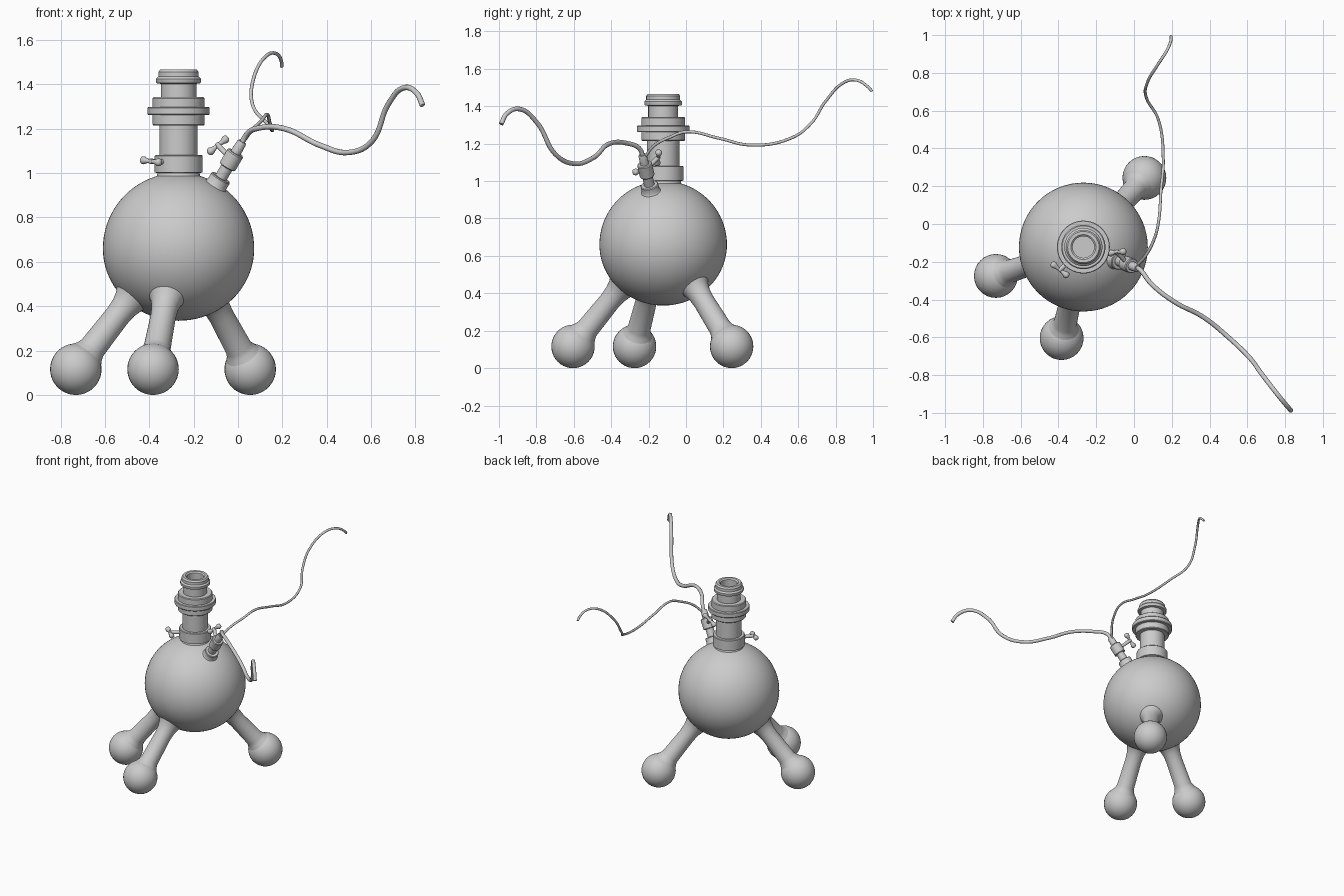
import bpy, bmesh, math
from mathutils import Vector

if "Cube" in bpy.data.objects:
    bpy.data.objects.remove(bpy.data.objects["Cube"])

CENTRE = Vector((-0.268, -0.122, 0.66))


def finish(bm, name, angle=35):
    bmesh.ops.remove_doubles(bm, verts=bm.verts, dist=1e-5)
    bmesh.ops.recalc_face_normals(bm, faces=bm.faces)
    me = bpy.data.meshes.new(name)
    bm.to_mesh(me)
    bm.free()
    ob = bpy.data.objects.new(name, me)
    bpy.context.collection.objects.link(ob)
    bpy.ops.object.select_all(action='DESELECT')
    ob.select_set(True)
    bpy.context.view_layer.objects.active = ob
    bpy.ops.object.shade_smooth_by_angle(angle=math.radians(angle))
    return ob


def lathe(name, profile, origin, axis, n=32, angle=35):
    """Spin (radius, distance) pairs around an axis."""
    axis = Vector(axis).normalized()
    rot = axis.to_track_quat('Z', 'Y')
    bm = bmesh.new()
    rings = []
    for r, d in profile:
        rings.append([bm.verts.new(Vector(origin) + rot @ Vector(
            (r * math.cos(2 * math.pi * i / n), r * math.sin(2 * math.pi * i / n), d)))
            for i in range(n)])
    for a, b in zip(rings, rings[1:]):
        for i in range(n):
            j = (i + 1) % n
            bm.faces.new((a[i], a[j], b[j], b[i]))
    return finish(bm, name, angle)


def ball(name, centre, r, u=48, v=32, bottom=1.0):
    bm = bmesh.new()
    bmesh.ops.create_uvsphere(bm, u_segments=u, v_segments=v, radius=r)
    for vert in bm.verts:
        if vert.co.z < 0:
            vert.co.z *= bottom
        vert.co += Vector(centre)
    return finish(bm, name)


def hose(name, points, radius):
    cu = bpy.data.curves.new(name, 'CURVE')
    cu.dimensions = '3D'
    cu.bevel_depth = radius
    cu.bevel_resolution = 3
    cu.resolution_u = 8
    cu.use_fill_caps = True
    sp = cu.splines.new('BEZIER')
    sp.bezier_points.add(len(points) - 1)
    for bp, p in zip(sp.bezier_points, points):
        bp.co = p
        bp.handle_left_type = bp.handle_right_type = 'AUTO'
    sp.use_smooth = True
    bpy.context.collection.objects.link(bpy.data.objects.new(name, cu))


def wing_handle(name, start, end, bar):
    """Short stem with a two-lobed wing bar at its end."""
    start, end = Vector(start), Vector(end)
    length = (end - start).length
    lathe(name + "_stem", [(0, 0), (.012, 0), (.012, length + .008), (0, length + .008)],
          start, end - start, 16)
    half = [(.009, .012), (.012, .026), (.018, .04), (.017, .05), (.010, .057), (0, .059)]
    prof = [(r, -d) for r, d in reversed(half)] + half
    lathe(name + "_wings", prof, end, bar, 16, 60)


# Round body
ball("body", CENTRE, 0.341, 64, 40, bottom=0.955)

# Legs with ball feet, flared where they meet the body
hub = Vector((CENTRE.x, CENTRE.y, 0.71))
for side, x, y in (("left", -.731, -.275), ("front", -.383, -.604), ("back", .055, .244)):
    foot = Vector((x, y, .116))
    ball(side + "_foot", foot, .116, 32, 20)
    D = (hub - foot).length
    lathe(side + "_leg", [(.085, .075), (.068, .104), (.061, .125), (.057, D - .46),
                          (.061, D - .41), (.072, D - .37), (.095, D - .335), (.12, D - .29)],
          foot, hub - foot, 32, 60)

# Main neck with collar, flange and open mouth
lathe("neck", [
    (.135, .955), (.108, .97), (.097, .985), (.095, 1.0), (.108, 1.003), (.108, 1.077),
    (.104, 1.081), (.086, 1.081), (.086, 1.215), (.114, 1.215), (.117, 1.219), (.117, 1.262),
    (.137, 1.262), (.14, 1.266), (.14, 1.293), (.137, 1.297), (.117, 1.297), (.117, 1.337),
    (.112, 1.342), (.080, 1.342), (.080, 1.402), (.098, 1.405), (.101, 1.41), (.101, 1.425),
    (.091, 1.435), (.091, 1.455), (.083, 1.466), (.066, 1.466), (.057, 1.458), (.057, 1.37),
    (0, 1.37)], (CENTRE.x, CENTRE.y, 0), (0, 0, 1), 48)
wing_handle("neck_valve", (-.33, -.185, 1.05), (-.392, -.243, 1.053), (.75, -.6, -.1))

# Side valve pointing out of the body
axis = Vector((.503, -.195, .843))
lathe("side_valve", [
    (.06, .32), (.05, .342), (.048, .345), (.048, .377), (.044, .381), (.028, .381), (.028, .437),
    (.037, .437), (.040, .441), (.040, .508), (.036, .513), (.024, .513), (.022, .565),
    (.018, .572), (0, .572)], CENTRE, axis, 24)
wing_handle("side_valve_handle", CENTRE + axis * .475, (-.09, -.15, 1.125), (.085, .01, .068))

# Wavy hoses leaving the side valve
hose("front_hose", [
    (.01, -.226, 1.12), (.04, -.25, 1.175), (.09, -.315, 1.202), (.21, -.41, 1.2),
    (.37, -.495, 1.125), (.5, -.6, 1.093), (.605, -.70, 1.145), (.677, -.795, 1.31),
    (.75, -.89, 1.385), (.807, -.96, 1.358), (.832, -.988, 1.305)], .0125)
hose("back_hose", [
    (.01, -.226, 1.12), (.06, -.17, 1.19), (.105, -.085, 1.235), (.128, 0, 1.263),
    (.143, .18, 1.228), (.155, .34, 1.193), (.13, .55, 1.225), (.065, .67, 1.31),
    (.07, .746, 1.426), (.13, .85, 1.53), (.173, .917, 1.538), (.195, .97, 1.506),
    (.197, .995, 1.48)], .008)
